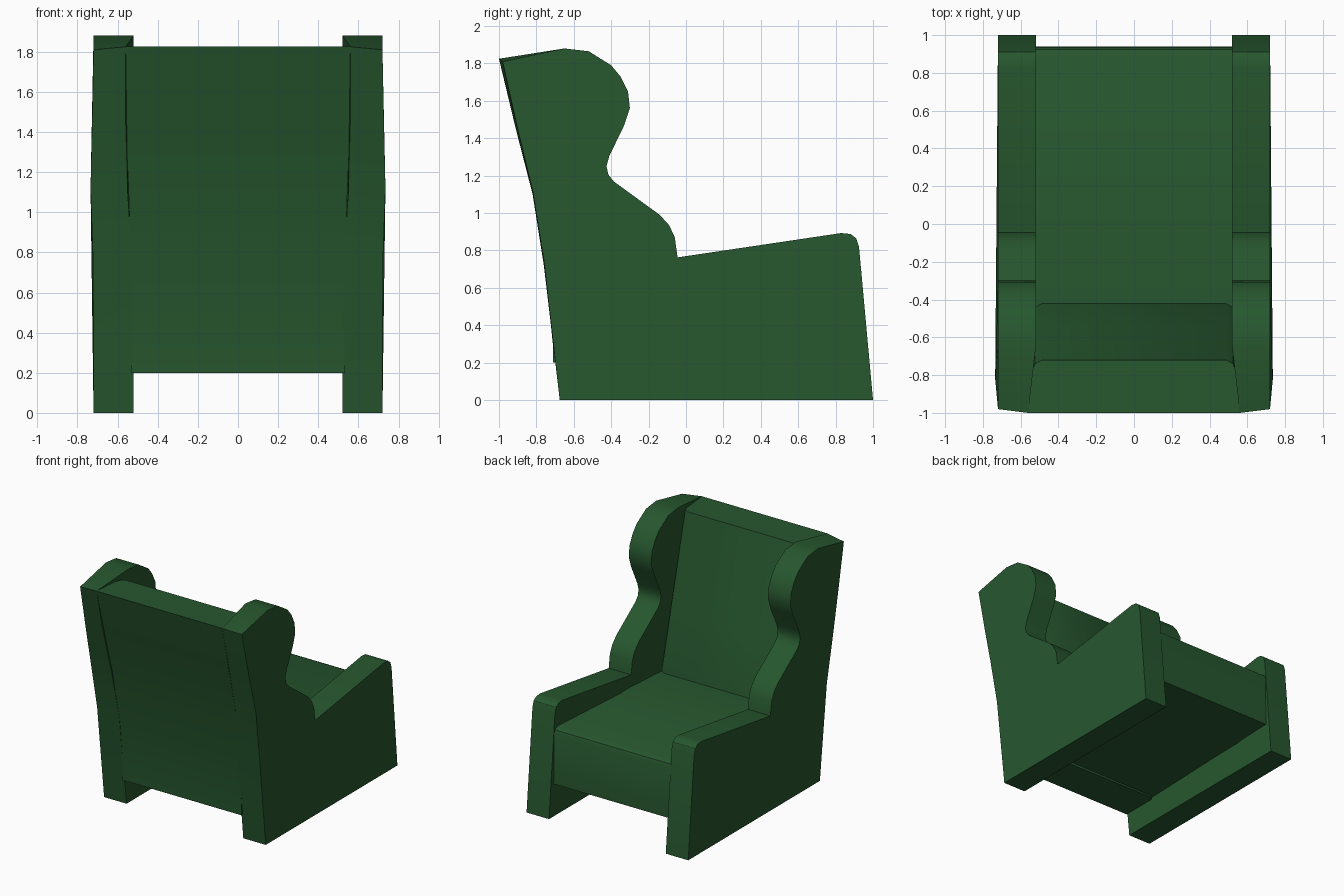
import bpy, bmesh, math

if "Cube" in bpy.data.objects:
    bpy.data.objects.remove(bpy.data.objects["Cube"])

green = bpy.data.materials.new("green_upholstery")
green.diffuse_color = (0.02, 0.095, 0.028, 1)
green.use_nodes = True
green.node_tree.nodes["Principled BSDF"].inputs["Base Color"].default_value = green.diffuse_color


def loft(name, rings):
    """Skin a row of equal-length vertex rings and cap both ends."""
    bm = bmesh.new()
    loops = [[bm.verts.new(p) for p in ring] for ring in rings]
    n = len(loops[0])
    for a, b in zip(loops, loops[1:]):
        for i in range(n):
            j = (i + 1) % n
            bm.faces.new((a[i], a[j], b[j], b[i]))
    bm.faces.new(loops[0])
    bm.faces.new(loops[-1])
    bmesh.ops.recalc_face_normals(bm, faces=bm.faces[:])
    mesh = bpy.data.meshes.new(name)
    bm.to_mesh(mesh)
    bm.free()
    mesh.materials.append(green)
    ob = bpy.data.objects.new(name, mesh)
    bpy.context.collection.objects.link(ob)
    bpy.ops.object.select_all(action='DESELECT')
    ob.select_set(True)
    bpy.context.view_layer.objects.active = ob
    bpy.ops.object.shade_smooth_by_angle(angle=math.radians(32))
    return ob


# Winged side panels: front, arm and wing outline as (y, z)
outline = [(-0.675, 0), (1.0, 0), (0.925, 0.82), (0.91, 0.865), (0.88, 0.888), (0.83, 0.893),
           (-0.045, 0.763), (-0.06, 0.87), (-0.09, 0.935), (-0.14, 0.99), (-0.385, 1.168),
           (-0.415, 1.205), (-0.425, 1.25), (-0.41, 1.305), (-0.33, 1.47), (-0.30, 1.56),
           (-0.31, 1.65), (-0.35, 1.73), (-0.40, 1.79), (-0.52, 1.865), (-0.65, 1.88)]
inner = [(0.52, y, z) for y, z in outline]
outer = [(0.72, y, z) for y, z in outline]
# Rear edge flares outwards a little behind the backrest
inner += [(0.56, -1.0, 1.825), (0.56, -0.91, 1.45), (0.55, -0.82, 1.1), (0.525, -0.76, 0.72)]
outer += [(0.72, -0.98, 1.81), (0.727, -0.90, 1.45), (0.735, -0.82, 1.12), (0.722, -0.76, 0.75)]
sides = loft("winged_sides", [inner, outer])
sides.modifiers.new("mirror", 'MIRROR').use_axis[0] = True

# Seat cushion with a softened front edge
seat = [(-0.60, 0.21), (0.94, 0.26), (0.935, 0.665), (0.925, 0.69), (0.89, 0.708), (-0.60, 0.63)]
loft("seat", [[(x, y, z) for y, z in seat] for x in (-0.53, 0.53)])

# Reclined backrest with rounded front corners
rings = []
for z, rear, w in [(0.2, -0.71, 0.53), (0.3, -0.712, 0.53), (0.65, -0.748, 0.53),
                   (1.1, -0.815, 0.545), (1.45, -0.905, 0.56), (1.825, -1.0, 0.56)]:
    front = -0.42 - max(z - 0.64, -0.1) * 0.254
    half = [(w, rear), (0.54, front - 0.06), (0.525, front - 0.02), (0.49, front)]
    rings.append([(x, y, z) for x, y in half] + [(-x, y, z) for x, y in reversed(half)])
loft("backrest", rings)
